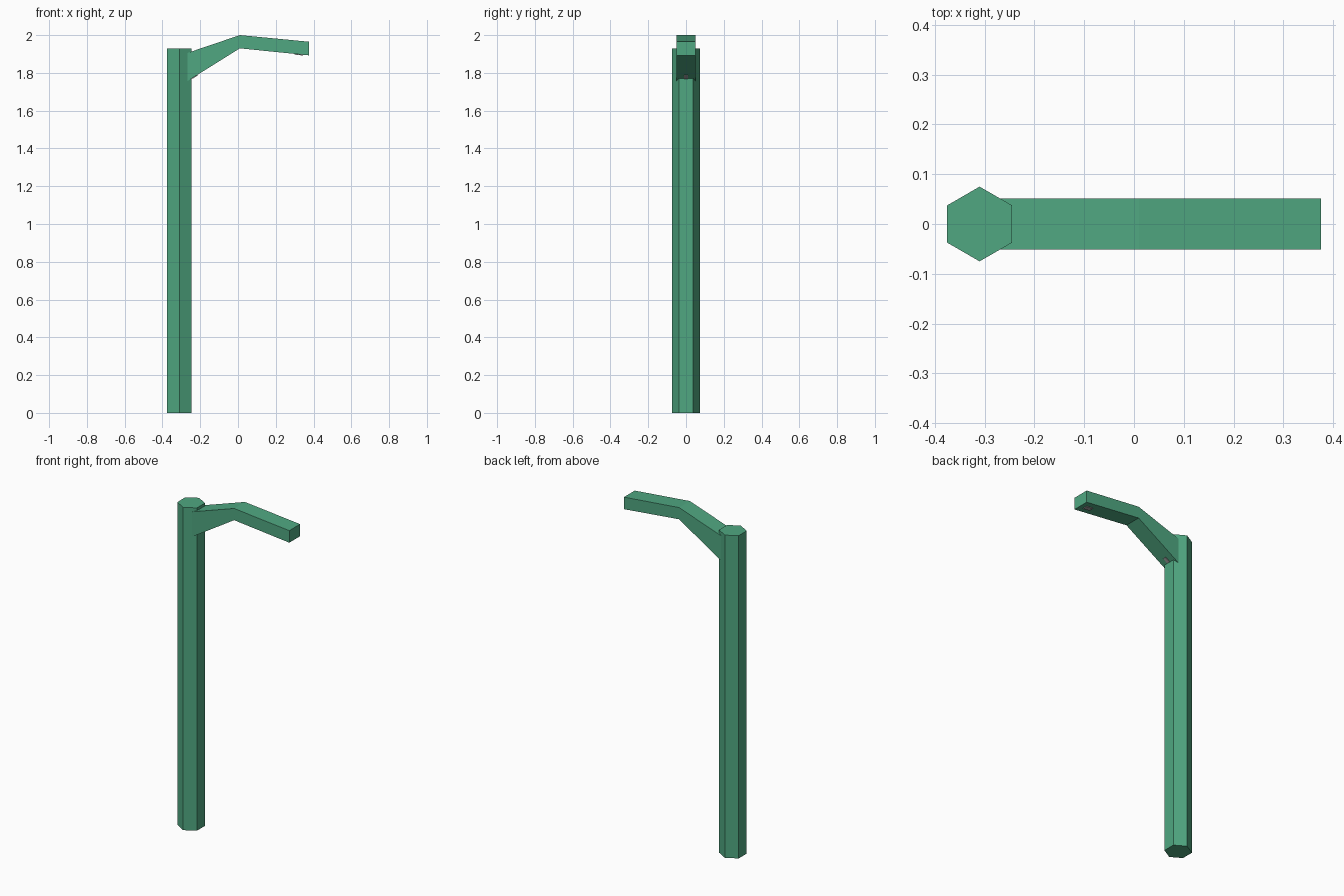
import bpy
import bmesh
from mathutils import Vector

if "Cube" in bpy.data.objects:
    bpy.data.objects.remove(bpy.data.objects["Cube"], do_unlink=True)


def material(name, colour):
    mat = bpy.data.materials.new(name)
    mat.use_nodes = True
    mat.diffuse_color = colour
    mat.node_tree.nodes["Principled BSDF"].inputs["Base Color"].default_value = colour
    return mat


GREEN = material("green paint", (0.08, 0.39, 0.22, 1))
GREY = material("grey metal", (0.35, 0.35, 0.35, 1))


def extrude_profile(name, profile, width, mat):
    """Extrude an x-z outline symmetrically along y."""
    bm = bmesh.new()
    face = bm.faces.new([bm.verts.new((x, -width / 2, z)) for x, z in profile])
    out = bmesh.ops.extrude_face_region(bm, geom=[face])
    moved = [v for v in out["geom"] if isinstance(v, bmesh.types.BMVert)]
    bmesh.ops.translate(bm, verts=moved, vec=(0, width, 0))
    bmesh.ops.recalc_face_normals(bm, faces=bm.faces)
    mesh = bpy.data.meshes.new(name)
    bm.to_mesh(mesh)
    bm.free()
    mesh.materials.append(mat)
    obj = bpy.data.objects.new(name, mesh)
    bpy.context.collection.objects.link(obj)
    return obj


# Hexagonal pole with a corner towards the front
bpy.ops.mesh.primitive_cylinder_add(vertices=6, radius=0.075, depth=1.93,
                                    location=(-0.31, 0, 0.965))
pole = bpy.context.object
pole.name = "pole"
pole.data.materials.append(GREEN)

# Bent arm, deeper where it meets the pole
extrude_profile("arm", [(-0.27, 1.755), (0.01, 1.93), (0.375, 1.893),
                        (0.375, 1.965), (0.01, 2.0), (-0.27, 1.905)], 0.102, GREEN)


# Small fittings lying on the sloping underside of the arm
def underside_plate(name, start, end, width):
    a, b = Vector(start), Vector(end)
    along = (b - a).normalized()
    down = Vector((along.y, -along.x)) * 0.004
    extrude_profile(name, [a, b, b + down, a + down], width, GREY)


underside_plate("lamp_lens", (0.30, 1.9006), (0.345, 1.896), 0.03)
underside_plate("brace_fitting", (-0.243, 1.7719), (-0.215, 1.7894), 0.02)
